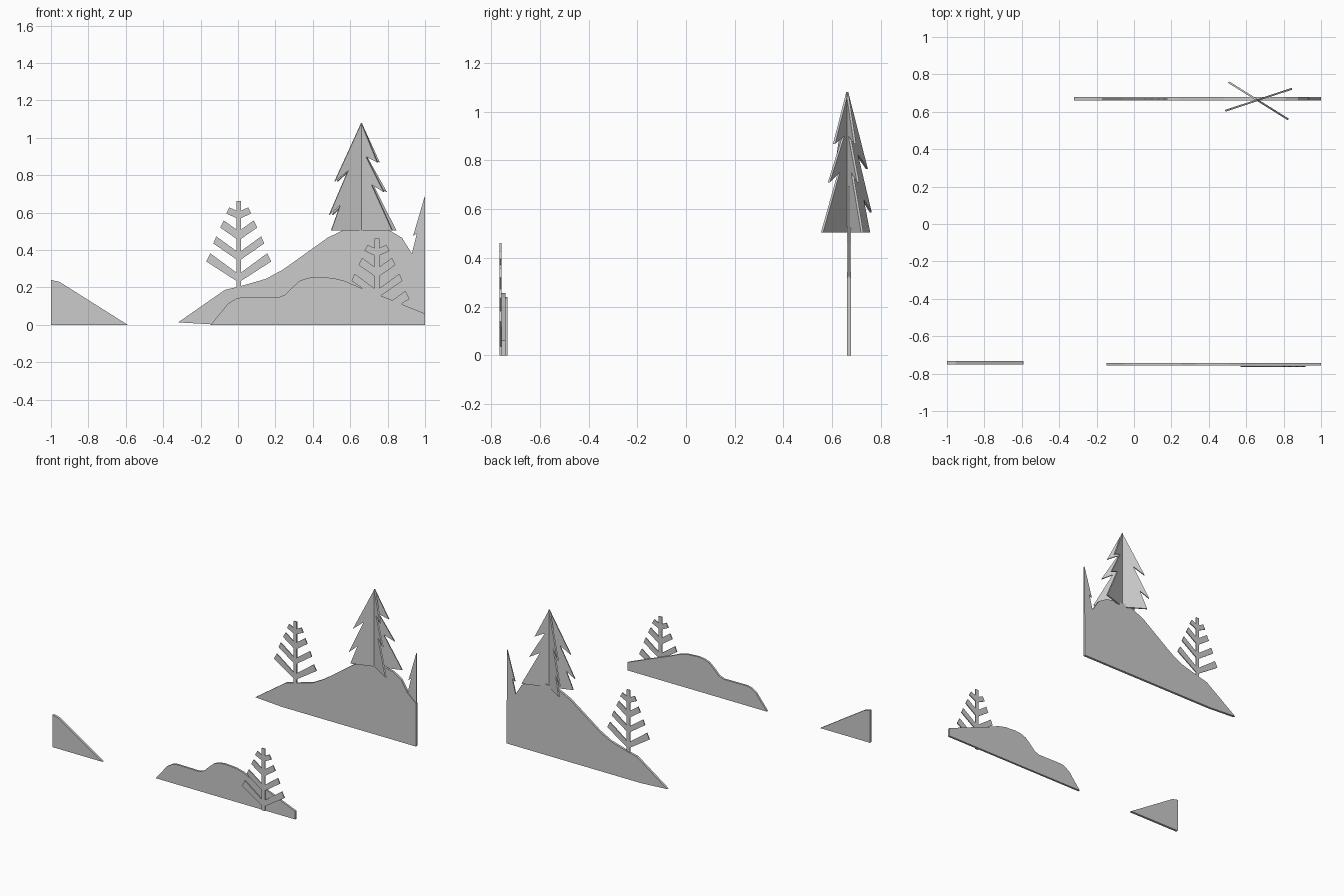
import bpy, bmesh, math
from mathutils import Matrix


def plate(name, polys, y0, y1, loc=(0, 0, 0), angle=0):
    """Extrude flat x-z outlines from y0 to y1."""
    bm = bmesh.new()
    for pts in polys:
        f = bm.faces.new([bm.verts.new((x, y0, z)) for x, z in pts])
        ext = bmesh.ops.extrude_face_region(bm, geom=[f], use_keep_orig=True)
        new = [v for v in ext["geom"] if isinstance(v, bmesh.types.BMVert)]
        bmesh.ops.translate(bm, vec=(0, y1 - y0, 0), verts=new)
    bmesh.ops.recalc_face_normals(bm, faces=bm.faces[:])
    me = bpy.data.meshes.new(name)
    bm.to_mesh(me)
    bm.free()
    ob = bpy.data.objects.new(name, me)
    ob.matrix_world = Matrix.Translation(loc) @ Matrix.Rotation(angle, 4, "Z")
    bpy.context.collection.objects.link(ob)
    return ob


# Front hills
plate("left_mound", [[(-1, 0), (-0.59, 0), (-0.955, 0.23), (-1, 0.24)]], -0.75, -0.733)
plate("front_hill", [[
    (-0.146, 0), (1, 0), (1, 0.06), (0.79, 0.145), (0.65, 0.2), (0.57, 0.235),
    (0.51, 0.25), (0.42, 0.256), (0.37, 0.25), (0.33, 0.235), (0.29, 0.2),
    (0.25, 0.16), (0.21, 0.145), (0.02, 0.147), (-0.01, 0.14), (-0.055, 0.112),
    (-0.105, 0.05)]], -0.757, -0.742)

# Back hill
plate("back_hill", [[
    (-0.32, 0.013), (-0.1, 0), (1, 0), (1, 0.32), (0.93, 0.38), (0.877, 0.465),
    (0.81, 0.505), (0.7, 0.527), (0.6, 0.52), (0.55, 0.5), (0.48, 0.466),
    (0.24, 0.295), (0.15, 0.246), (0, 0.203), (-0.07, 0.187)]], 0.661, 0.678)

# Branchy small trees: a trunk and four mirrored branches
branches = [  # low tip x, z; high tip x, z; root low z, root high z
    (0.174, 0.139, 0.152, 0.182, 0.035, 0.08),
    (0.136, 0.235, 0.12, 0.273, 0.15, 0.195),
    (0.099, 0.32, 0.08, 0.358, 0.26, 0.31),
    (0.067, 0.396, 0.05, 0.428, 0.37, 0.41)]
T = 0.013
right = [(T, 0)]
for lx, lz, hx, hz, r0, r1 in branches:
    right += [(T, r0), (lx, lz), (hx, hz), (T, r1)]
right.append((T, 0.462))
outline = right + [(-x, z) for x, z in reversed(right)]
plate("front_small_tree", [outline], -0.765, -0.758, (0.743, 0, 0))
plate("back_small_tree", [outline], 0.665, 0.672, (0.004, 0, 0.2))

# Tall fir: two crossed plates
fir = [(0, 1.08), (-0.152, 0.765), (-0.075, 0.825), (-0.182, 0.587), (-0.12, 0.64),
       (-0.17, 0.505), (0.195, 0.505), (0.065, 0.75), (0.142, 0.71),
       (0.03, 0.9), (0.102, 0.868)]
for name, a in (("fir_plate_a", 18.4), ("fir_plate_b", -32)):
    plate(name, [fir], -0.005, 0.005, (0.66, 0.662, 0), math.radians(a))

# Half fir cut off at the right edge
plate("edge_fir", [[(1, 0.3), (1, 0.692), (0.936, 0.475), (0.957, 0.49),
                    (0.928, 0.375), (0.95, 0.3)]], 0.665, 0.673)
